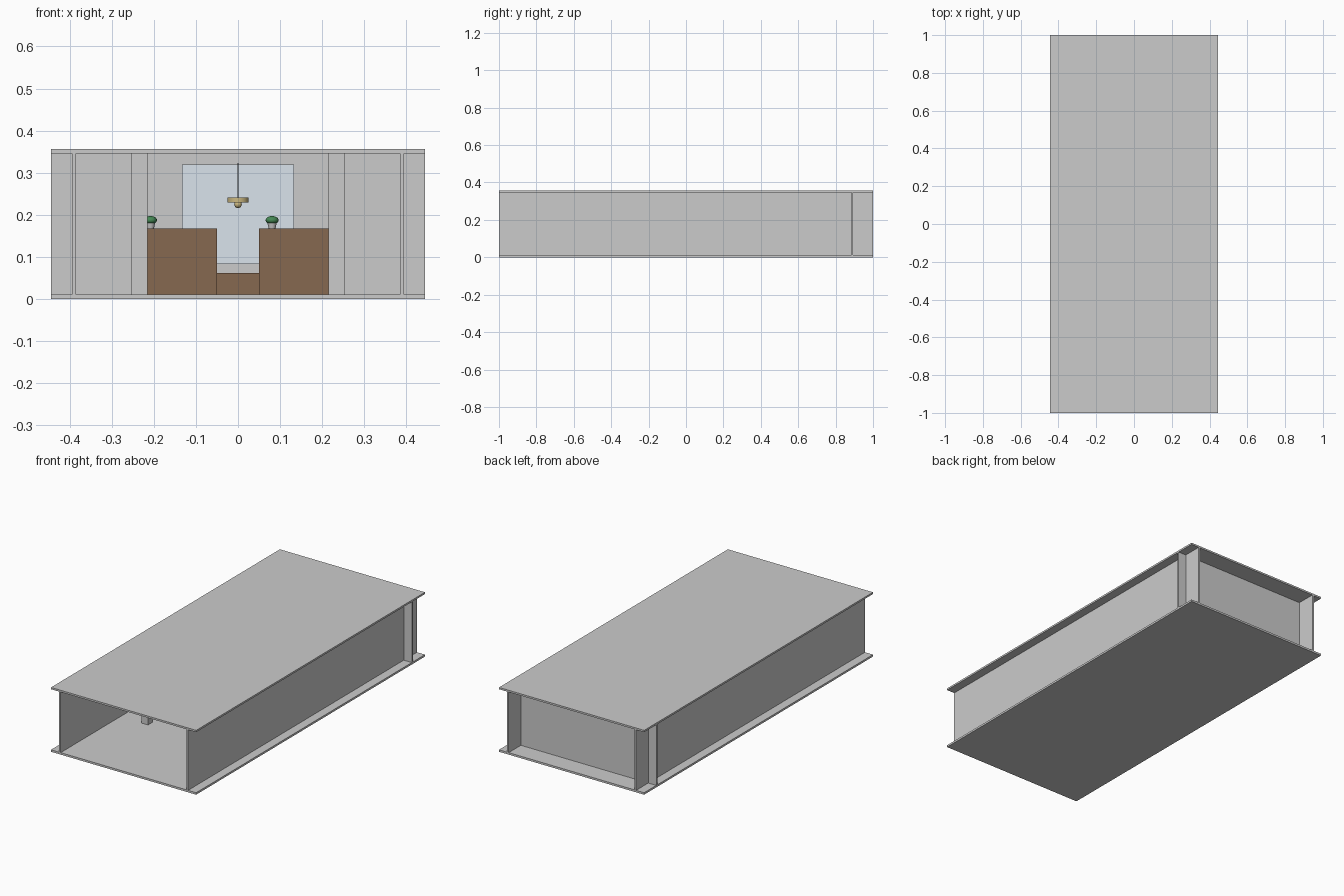
import bpy

if "Cube" in bpy.data.objects:
    bpy.data.objects.remove(bpy.data.objects["Cube"])


def material(name, rgb):
    m = bpy.data.materials.new(name)
    m.diffuse_color = (*rgb, 1)
    m.use_nodes = True
    m.node_tree.nodes["Principled BSDF"].inputs["Base Color"].default_value = m.diffuse_color
    return m


WOOD = material("wood", (0.24, 0.14, 0.08))
GREEN = material("leaf_green", (0.06, 0.25, 0.09))
BRASS = material("brass", (0.6, 0.48, 0.22))
DARK = material("dark_cord", (0.15, 0.15, 0.15))
GLASS = material("pale_blue", (0.7, 0.77, 0.84))


def finish(name, mat):
    o = bpy.context.object
    o.name = name
    if mat:
        o.data.materials.append(mat)
    return o


def box(name, x0, x1, y0, y1, z0, z1, mat=None):
    bpy.ops.mesh.primitive_cube_add(
        size=1, location=((x0 + x1) / 2, (y0 + y1) / 2, (z0 + z1) / 2))
    o = finish(name, mat)
    o.scale = (x1 - x0, y1 - y0, z1 - z0)
    return o


def cylinder(name, x, y, z0, z1, r0, r1, mat=None, sides=24):
    bpy.ops.mesh.primitive_cone_add(
        vertices=sides, radius1=r0, radius2=r1, depth=z1 - z0,
        location=(x, y, (z0 + z1) / 2))
    o = finish(name, mat)
    bpy.ops.object.shade_smooth_by_angle()
    return o


def ball(name, x, y, z, r, rz, mat=None):
    bpy.ops.mesh.primitive_uv_sphere_add(
        segments=16, ring_count=10, radius=r, location=(x, y, z))
    o = finish(name, mat)
    o.scale.z = rz / r
    bpy.ops.object.shade_smooth_by_angle()


W, FLOOR, CEIL, TOP = 0.444, 0.011, 0.346, 0.356

# Shell: floor, ceiling, side walls and the projecting cross wall
box("floor", -W, W, -1, 1, 0, FLOOR)
box("ceiling", -W, W, -1, 1, CEIL, TOP)
box("cross_wall", -W, W, 0.885, 0.894, FLOOR, CEIL)
for s in (-1, 1):
    box("side_wall", *sorted((s * 0.385, s * 0.395)), -1, 1, FLOOR, CEIL)

# Large pale window panel on the cross wall
box("window_panel", -0.133, 0.133, 0.88, 0.885, 0.083, 0.319, GLASS)

# Square pillars
for y in (-0.46, 0.4):
    for s in (-1, 1):
        box("pillar", *sorted((s * 0.215, s * 0.254)),
            y - 0.02, y + 0.02, FLOOR, CEIL)

# Rows of tall shelf units either side of an aisle
for y in (-0.3, -0.1, 0.1, 0.3, 0.5):
    for s in (-1, 1):
        box("shelf_unit", *sorted((s * 0.05, s * 0.25)),
            y - 0.02, y + 0.02, FLOOR, 0.167, WOOD)

# Low desk at the end of the aisle
box("desk", -0.1, 0.1, 0.66, 0.74, FLOOR, 0.062, WOOD)

# Potted plants on the shelf units
for x, y in ((-0.208, -0.1), (0.081, -0.3)):
    cylinder("plant_pot", x, y, 0.167, 0.18, 0.008, 0.011)
    ball("plant_leaves", x, y, 0.187, 0.0155, 0.01, GREEN)

# Pendant lamps
for y in (-0.2, 0.2, 0.6):
    cylinder("lamp_cord", 0, y, 0.24, 0.323, 0.0015, 0.0015, DARK, 8)
    cylinder("lamp_shade", 0, y, 0.229, 0.241, 0.025, 0.025, BRASS)
    ball("lamp_bulb", 0, y, 0.225, 0.009, 0.009, BRASS)
